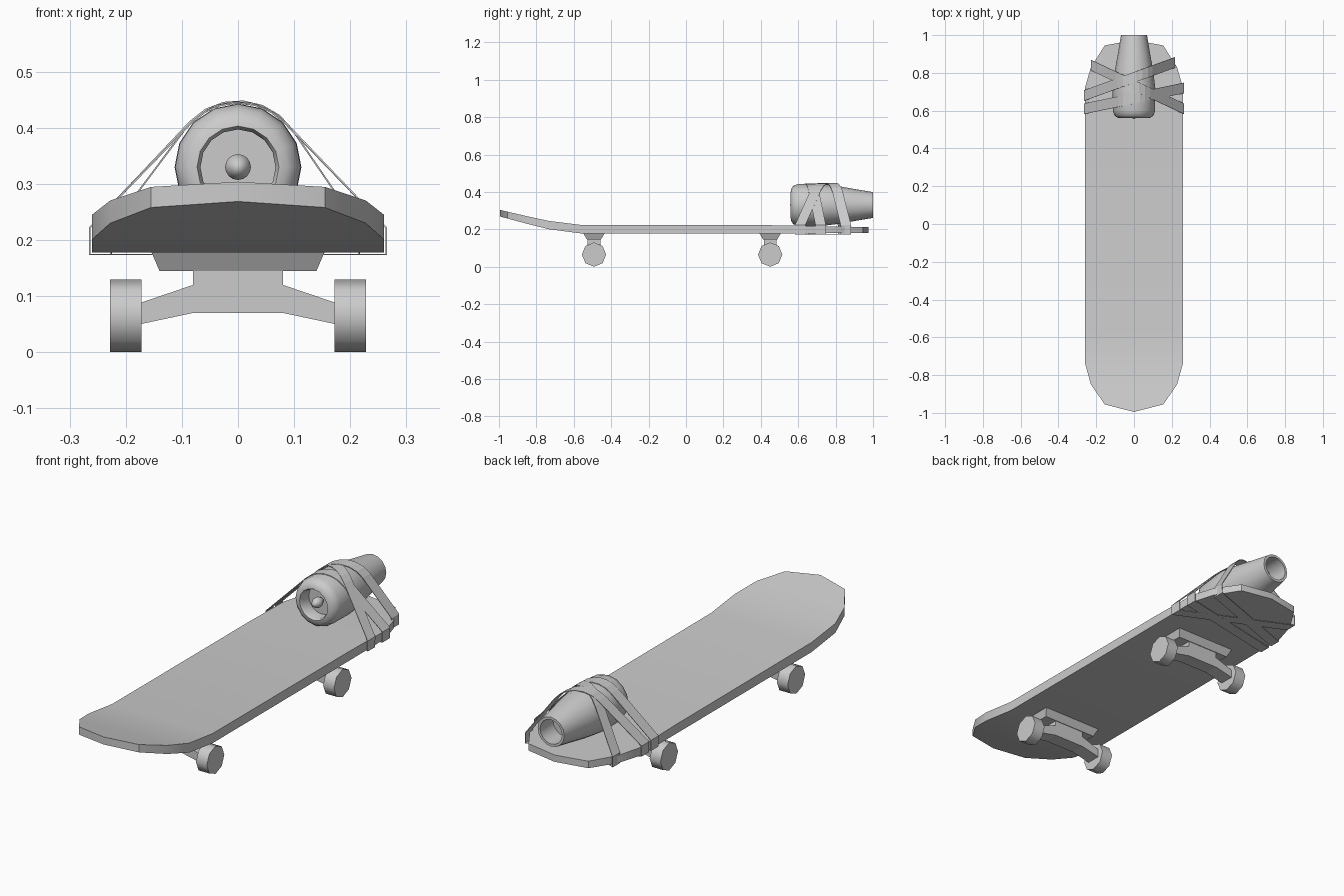
import bpy, bmesh
from math import sin, cos, pi, atan2, acos, hypot
from mathutils import Vector

if "Cube" in bpy.data.objects:
    bpy.data.objects.remove(bpy.data.objects["Cube"])


def finish(name, bm, angle=0.5):
    bmesh.ops.remove_doubles(bm, verts=bm.verts, dist=1e-5)
    bmesh.ops.recalc_face_normals(bm, faces=bm.faces)
    me = bpy.data.meshes.new(name)
    bm.to_mesh(me)
    bm.free()
    ob = bpy.data.objects.new(name, me)
    bpy.context.collection.objects.link(ob)
    if angle:
        bpy.ops.object.select_all(action='DESELECT')
        ob.select_set(True)
        bpy.context.view_layer.objects.active = ob
        bpy.ops.object.shade_smooth_by_angle(angle=angle)
    return ob


def interp(v, table):
    """Piecewise linear lookup."""
    for (a, fa), (b, fb) in zip(table, table[1:]):
        if v <= b:
            return fa + (fb - fa) * (max(v, a) - a) / (b - a)
    return table[-1][1]


def prism(name, pts, y, half_depth, low_half_depth=None, z_low=0):
    """Front-view polygon given depth along y, optionally narrower at the bottom."""
    bm = bmesh.new()
    rings = []
    for s in (-1, 1):
        ring = []
        for x, z in pts:
            d = low_half_depth if low_half_depth and z <= z_low else half_depth
            ring.append(bm.verts.new((x, y + s * d, z)))
        bm.faces.new(ring)
        rings.append(ring)
    n = len(pts)
    for i in range(n):
        j = (i + 1) % n
        bm.faces.new((rings[0][i], rings[0][j], rings[1][j], rings[1][i]))
    return finish(name, bm, None)


def mirrored(pts):
    return pts + [(-x, z) for x, z in reversed(pts)]


# Deck: outline extruded, sliced crosswise and bent up at the nose
half = [(0, -0.995), (0.155, -0.955), (0.228, -0.85), (0.26, -0.735),
        (0.26, 0.72), (0.228, 0.83), (0.155, 0.945), (0, 0.975)]
outline = half + [(-x, y) for x, y in reversed(half[1:-1])]
top = [(-1, 0.305), (-0.75, 0.247), (-0.55, 0.222), (0.45, 0.222), (0.98, 0.212)]
bottom = [(-1, 0.27), (-0.75, 0.203), (-0.57, 0.178), (0.45, 0.178), (0.98, 0.18)]
bm = bmesh.new()
lo = [bm.verts.new((x, y, 0)) for x, y in outline]
hi = [bm.verts.new((x, y, 1)) for x, y in outline]
bm.faces.new(lo)
bm.faces.new(hi)
for i in range(len(outline)):
    j = (i + 1) % len(outline)
    bm.faces.new((lo[i], lo[j], hi[j], hi[i]))
for y in (-0.955, -0.85, -0.735, -0.56, 0.45, 0.72, 0.83, 0.945):
    bmesh.ops.bisect_plane(bm, geom=bm.verts[:] + bm.edges[:] + bm.faces[:],
                           plane_co=(0, y, 0), plane_no=(0, 1, 0))
for v in bm.verts:
    v.co.z = interp(v.co.y, top if v.co.z > 0.5 else bottom)
finish("deck", bm, 0.6)

# Trucks and wheels
base = mirrored([(0.155, 0.18), (0.14, 0.145)])
hanger = mirrored([(0.08, 0.146), (0.08, 0.12), (0.174, 0.088), (0.174, 0.05), (0.08, 0.07)])
for end, yc in (("front", -0.492), ("rear", 0.45)):
    prism(end + "_truck_base", base, yc, 0.058, 0.037, 0.15)
    prism(end + "_truck_hanger", hanger, yc, 0.034)
    for side, s in (("left", -1), ("right", 1)):
        bm = bmesh.new()
        rings = [[bm.verts.new((s * x, yc + 0.065 * sin(k * pi / 4),
                                0.065 + 0.065 * cos(k * pi / 4))) for k in range(8)]
                 for x in (0.172, 0.228)]
        for r in rings:
            bm.faces.new(r)
        for k in range(8):
            j = (k + 1) % 8
            bm.faces.new((rings[0][k], rings[0][j], rings[1][j], rings[1][k]))
        finish(f"{end}_{side}_wheel", bm, 0.9)

# Jet engine: one lathed profile, spinner to hollow nozzle, as (y, radius)
EZ = 0.33
profile = [(0.555, 0), (0.563, 0.013), (0.58, 0.023), (0.60, 0.022), (0.62, 0.01),
           (0.62, 0.067), (0.572, 0.067), (0.56, 0.073), (0.563, 0.088), (0.575, 0.104),
           (0.60, 0.112), (0.72, 0.113), (0.82, 0.1), (0.91, 0.084), (1.0, 0.069),
           (1.0, 0.057), (0.9, 0.06), (0.9, 0)]
bm = bmesh.new()
vs = [bm.verts.new((r, y, 0)) for y, r in profile]
es = [bm.edges.new(p) for p in zip(vs, vs[1:])]
bmesh.ops.spin(bm, geom=vs + es, cent=(0, 0, 0), axis=(0, 1, 0), angle=2 * pi, steps=16)
bmesh.ops.translate(bm, verts=bm.verts, vec=(0, 0, EZ))
finish("jet_engine", bm, 0.7)

# Straps: flat bands looped over the engine and under the deck, on a slant
deck_width = [(0.72, 0.264), (0.83, 0.232), (0.945, 0.16)]
for n, (y_left, y_right, r) in enumerate(((0.84, 0.61, 0.116), (0.61, 0.72, 0.1145),
                                          (0.68, 0.855, 0.1175))):
    xl, xr = -interp(y_left, deck_width), interp(y_right, deck_width)
    path = [(xl, 0.174), (xl, 0.222)]
    ends = []
    for x in (-xl, xr):
        dx, dz = x, 0.222 - EZ
        ends.append(atan2(dz, dx) + acos(r / hypot(dx, dz)))
    a0, a1 = pi - ends[0], ends[1]
    for k in range(7):
        a = a0 + (a1 - a0) * k / 6
        path.append((r * cos(a), EZ + r * sin(a)))
    path += [(xr, 0.222), (xr, 0.174)]
    bm = bmesh.new()
    rows = []
    for x, z in path:
        y = y_left + (y_right - y_left) * (x - xl) / (xr - xl)
        rows.append([bm.verts.new((x, y + d, z)) for d in (-0.028, 0.028)])
    for a, b in zip(rows, rows[1:] + rows[:1]):
        bm.faces.new((a[0], a[1], b[1], b[0]))
    ob = finish(f"strap_{n + 1}", bm, None)
    mod = ob.modifiers.new("thickness", 'SOLIDIFY')
    mod.thickness = 0.003
    mod.offset = 0
